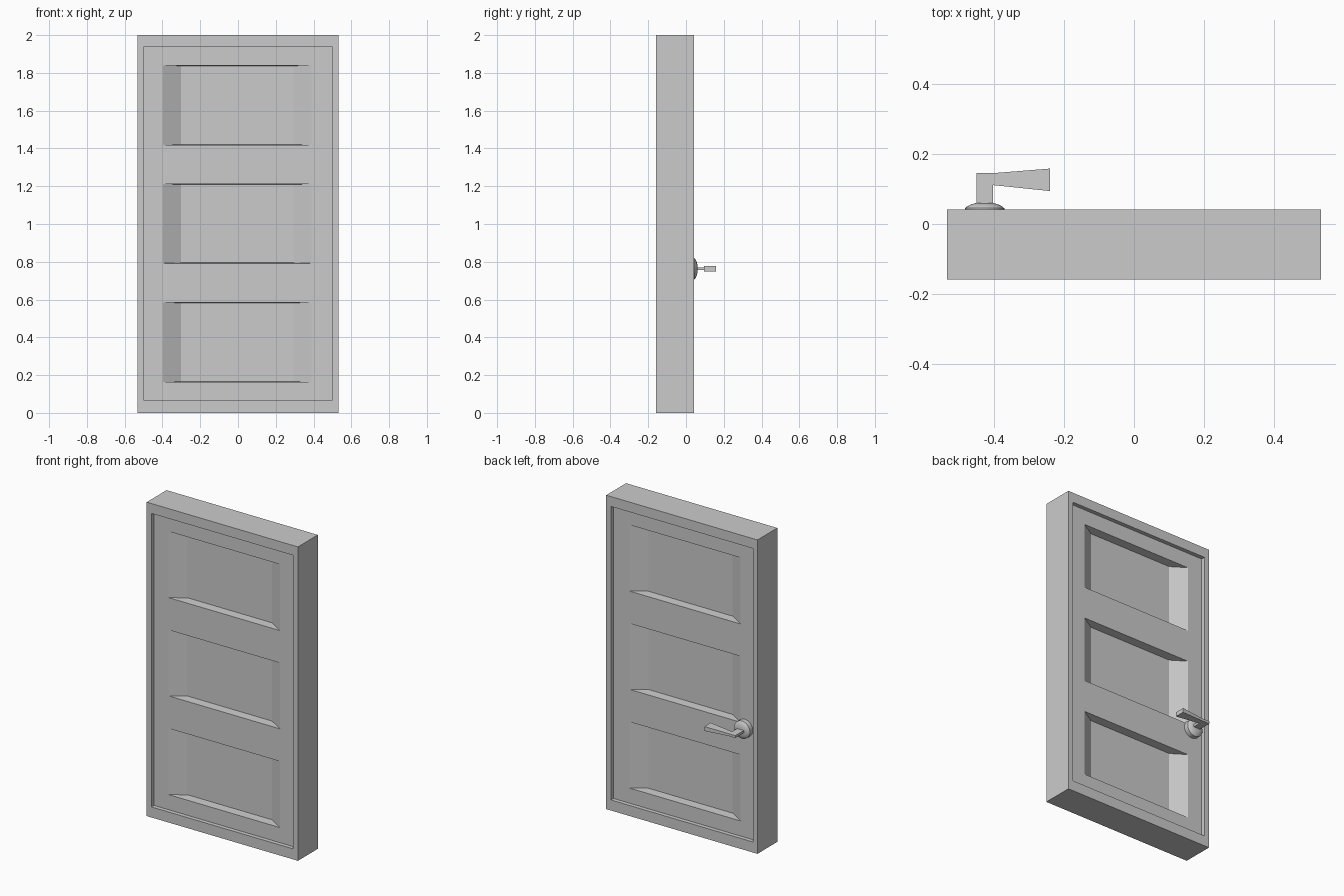
import bpy, bmesh, math
from mathutils import Matrix

if "Cube" in bpy.data.objects:
    bpy.data.objects.remove(bpy.data.objects["Cube"])

Y_FRONT, Y_BACK = -0.158, 0.042   # frame faces
RECESS = 0.026                    # door leaf set back from the frame
DEPTH, SLOPE = 0.056, 0.095       # panel depth and side slope width
HZ, HX = 0.763, -0.426            # handle centre


def finish(bm, name):
    bmesh.ops.remove_doubles(bm, verts=bm.verts[:], dist=1e-5)
    bmesh.ops.recalc_face_normals(bm, faces=bm.faces[:])
    mesh = bpy.data.meshes.new(name)
    bm.to_mesh(mesh)
    bm.free()
    obj = bpy.data.objects.new(name, mesh)
    bpy.context.collection.objects.link(obj)
    return obj


def rect(bm, x0, x1, z0, z1, y):
    return [bm.verts.new((x, y, z)) for x, z in ((x0, z0), (x1, z0), (x1, z1), (x0, z1))]


def bridge(bm, a, b):
    n = len(a)
    for i in range(n):
        bm.faces.new((a[i], a[(i + 1) % n], b[(i + 1) % n], b[i]))


# frame: closed rectangular ring
bm = bmesh.new()
loops = [rect(bm, -w, w, z0, z1, y) for w, z0, z1, y in (
    (0.533, 0, 2, Y_FRONT), (0.5, 0.067, 1.937, Y_FRONT),
    (0.5, 0.067, 1.937, Y_BACK), (0.533, 0, 2, Y_BACK))]
for i in range(4):
    bridge(bm, loops[i], loops[(i + 1) % 4])
finish(bm, "door_frame")

# door leaf: grid on both faces, with three sunken panels each
xs = [-0.5, -0.396, 0.388, 0.5]
zs = [0.067, 0.163, 0.585, 0.792, 1.212, 1.418, 1.840, 1.937]
bm = bmesh.new()
for y, into in ((Y_FRONT + RECESS, 1), (Y_BACK - RECESS, -1)):
    for i in range(3):
        for j in range(7):
            x0, x1, z0, z1 = xs[i], xs[i + 1], zs[j], zs[j + 1]
            outer = rect(bm, x0, x1, z0, z1, y)
            if i == 1 and j % 2:
                inner = rect(bm, x0 + SLOPE, x1 - SLOPE, z0 + 0.003, z1 - 0.003,
                             y + into * DEPTH)
                bridge(bm, outer, inner)
                bm.faces.new(inner)
            else:
                bm.faces.new(outer)
bmesh.ops.remove_doubles(bm, verts=bm.verts[:], dist=1e-5)
rim = [e for e in bm.edges if e.is_boundary]
bmesh.ops.bridge_loops(bm, edges=rim)
finish(bm, "door_leaf")

# handle rose: lathed profile around the y axis
profile = [(0.056, Y_BACK - RECESS), (0.056, 0.045), (0.049, 0.051),
           (0.038, 0.056), (0.024, 0.060)]
bm = bmesh.new()
rings = []
for r, y in profile:
    rings.append([bm.verts.new((HX + r * math.cos(a), y, HZ + r * math.sin(a)))
                  for a in (2 * math.pi * k / 32 for k in range(32))])
for a, b in zip(rings, rings[1:]):
    bridge(bm, a, b)
bm.faces.new(rings[0])
bm.faces.new(rings[-1])
rose = finish(bm, "handle_rose")
bpy.context.view_layer.objects.active = rose
rose.select_set(True)
bpy.ops.object.shade_smooth_by_angle(angle=math.radians(30))

# handle stem: thin bar standing out from the rose
bm = bmesh.new()
bmesh.ops.create_cube(bm, size=1, matrix=Matrix.Translation((HX, 0.1005, HZ)) @
                      Matrix.Diagonal((0.047, 0.091, 0.015, 1)))
finish(bm, "handle_stem")

# handle lever: flares towards its free end
bm = bmesh.new()
ends = []
for x, y0, y1, h in ((HX + 0.0235, 0.111, 0.145, 0.0075), (-0.24, 0.094, 0.158, 0.014)):
    ends.append([bm.verts.new((x, y, HZ + z)) for y, z in
                 ((y0, -h), (y1, -h), (y1, h), (y0, h))])
bridge(bm, *ends)
for e in ends:
    bm.faces.new(e)
finish(bm, "handle_lever")
